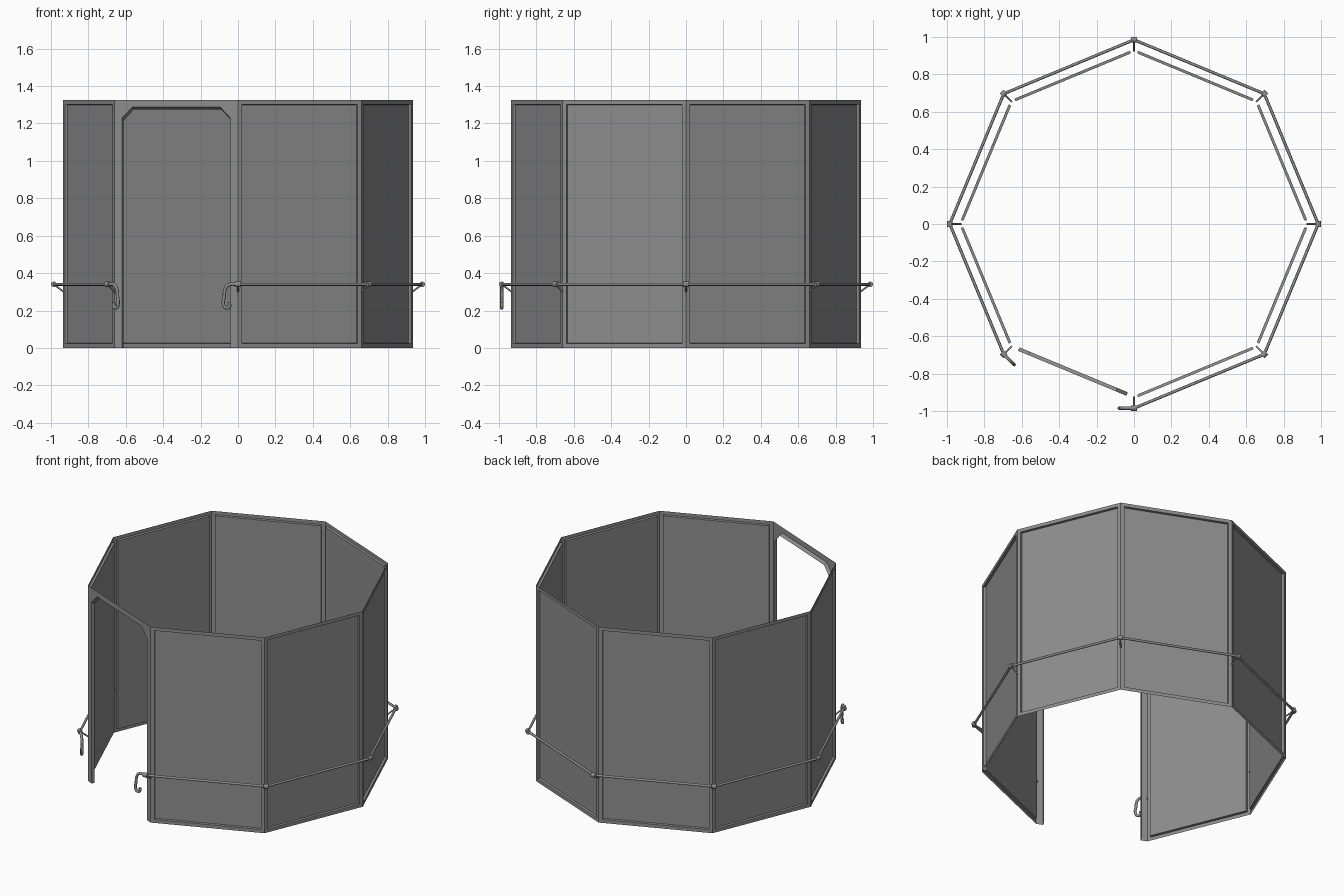
import bpy, bmesh, math
from mathutils import Vector

cube = bpy.data.objects.get("Cube")
if cube:
    bpy.data.objects.remove(cube)

SIDES, R, H = 8, 0.935, 1.325
RAIL_R, RAIL_Z = 0.985, 0.34
DOOR = 5
LENGTH = 2 * R * math.sin(math.pi / SIDES)


def material(name, rgb):
    m = bpy.data.materials.new(name)
    m.use_nodes = True
    m.diffuse_color = (*rgb, 1)
    m.node_tree.nodes["Principled BSDF"].inputs["Base Color"].default_value = (*rgb, 1)
    return m


grey = material("panel grey", (0.27, 0.27, 0.27))


def corner(k, radius=R, z=0):
    a = k * math.tau / SIDES
    return Vector((radius * math.cos(a), radius * math.sin(a), z))


def add_object(name, data):
    ob = bpy.data.objects.new(name, data)
    bpy.context.collection.objects.link(ob)
    data.materials.append(grey)
    return ob


def ring(bm, k, outline, depth=0):
    """Vertices on wall k from (along, up) pairs, pushed inward by depth."""
    u = (corner(k + 1) - corner(k)).normalized()
    n = Vector((0, 0, 1)).cross(u)
    return [bm.verts.new(corner(k) + u * s + n * depth + Vector((0, 0, z))) for s, z in outline]


def bridge(bm, a, b, closed=True):
    for i in range(len(a) if closed else len(a) - 1):
        j = (i + 1) % len(a)
        bm.faces.new((a[i], a[j], b[j], b[i]))


def rect(m):
    return [(m, m), (LENGTH - m, m), (LENGTH - m, H - m), (m, H - m)]


def finish(name, bm):
    me = bpy.data.meshes.new(name)
    bm.to_mesh(me)
    bm.free()
    return add_object(name, me)


# Wall panels: thin sheet frame with a recessed centre
for k in range(SIDES):
    if k == DOOR:
        continue
    bm = bmesh.new()
    outer = ring(bm, k, rect(0))
    lip = ring(bm, k, rect(0.023))
    inner = ring(bm, k, rect(0.025), 0.015)
    bridge(bm, outer, lip)
    bridge(bm, lip, inner)
    bm.faces.new(inner)
    finish(f"wall_panel_{k}", bm)


# Door frame: arch with cut corners and a narrow lining
def arch(m, top):
    c = 0.06
    half = [(m, 0), (m, top - c), (m + c, top)]
    return half + [(LENGTH - s, z) for s, z in reversed(half)]


bm = bmesh.new()
o = ring(bm, DOOR, [(0, 0), (0, H), (LENGTH, H), (LENGTH, 0)])
edge = ring(bm, DOOR, arch(0.043, 1.288))
lining = ring(bm, DOOR, arch(0.045, 1.275), 0.02)
for face in ((o[0], o[1], edge[1], edge[0]), (o[1], edge[2], edge[1]),
             (o[1], o[2], edge[3], edge[2]), (o[2], edge[4], edge[3]),
             (o[2], o[3], edge[5], edge[4])):
    bm.faces.new(list(reversed(face)))
bridge(bm, edge, lining, closed=False)
finish("door_frame", bm)


def rod(name, p, q, radius, sides=8):
    bm = bmesh.new()
    bmesh.ops.create_cone(bm, cap_ends=True, segments=sides, radius1=radius,
                          radius2=radius, depth=(q - p).length)
    ob = finish(name, bm)
    ob.location = (p + q) / 2
    ob.rotation_euler = (q - p).to_track_quat('Z', 'Y').to_euler()
    for f in ob.data.polygons:
        f.use_smooth = len(f.vertices) == 4
    return ob


# Outer rail, corner knuckles and struts
for k in range(SIDES):
    node = corner(k, RAIL_R, RAIL_Z)
    if k != DOOR:
        rod(f"rail_{k}", node, corner(k + 1, RAIL_R, RAIL_Z), 0.008)
    a = k * math.tau / SIDES
    tangent = Vector((-math.sin(a), math.cos(a), 0))
    rod(f"knuckle_{k}", node - tangent * 0.015, node + tangent * 0.015, 0.015, 12)
    rod(f"strut_{k}", node, corner(k, R - 0.01, RAIL_Z - 0.045), 0.005)

# Hooks hanging at both ends of the rail, beside the doorway
hook_path = [(0, 0), (0.05, -0.003), (0.068, -0.025), (0.074, -0.065),
             (0.078, -0.105), (0.064, -0.126), (0.046, -0.118), (0.046, -0.098)]
for name, k, way in (("left_hook", DOOR + 1, -1), ("right_hook", DOOR, 1)):
    a = k * math.tau / SIDES
    d = Vector((-math.sin(a), math.cos(a), 0)) * way
    cu = bpy.data.curves.new(name, 'CURVE')
    cu.dimensions = '3D'
    cu.bevel_depth = 0.009
    cu.bevel_resolution = 2
    cu.use_fill_caps = True
    cu.resolution_u = 5
    sp = cu.splines.new('BEZIER')
    sp.bezier_points.add(len(hook_path) - 1)
    for pt, (s, z) in zip(sp.bezier_points, hook_path):
        pt.co = corner(k, RAIL_R, RAIL_Z + z) + d * s
        pt.handle_left_type = pt.handle_right_type = 'AUTO'
    add_object(name, cu)
